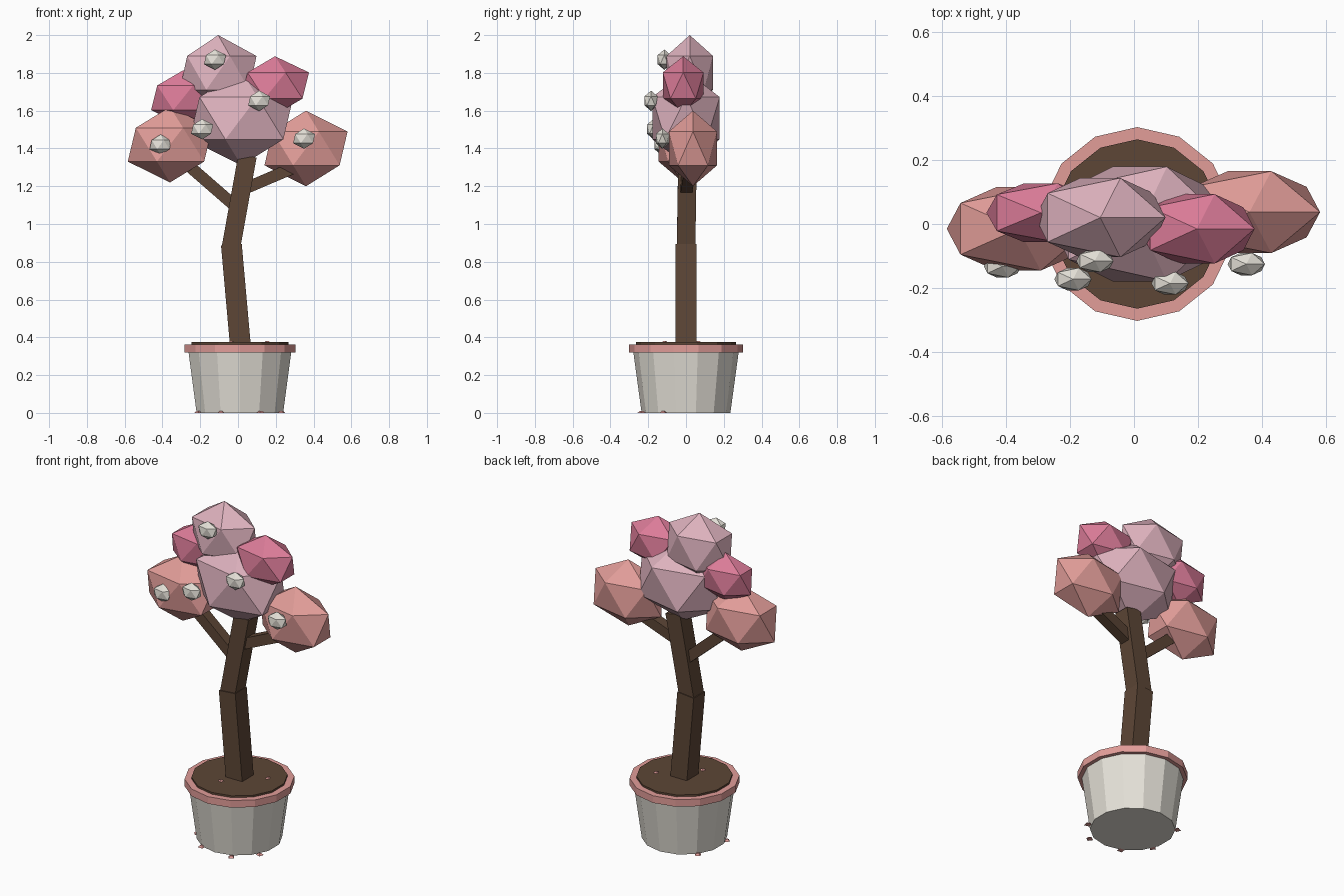
import bpy, math
from mathutils import Vector

if "Cube" in bpy.data.objects:
    bpy.data.objects.remove(bpy.data.objects["Cube"])


def material(name, r, g, b):
    def lin(c):
        c /= 255
        return c / 12.92 if c <= 0.04045 else ((c + 0.055) / 1.055) ** 2.4
    m = bpy.data.materials.new(name)
    m.diffuse_color = (lin(r), lin(g), lin(b), 1)
    m.use_nodes = True
    m.node_tree.nodes["Principled BSDF"].inputs["Base Color"].default_value = m.diffuse_color
    return m


cream = material("cream", 229, 225, 216)
salmon = material("salmon", 226, 157, 153)
bark = material("bark_brown", 93, 70, 54)
blush = material("blush_pink", 222, 178, 190)
rose = material("rose_pink", 220, 124, 153)


def finish(name, mat):
    ob = bpy.context.object
    ob.name = name
    ob.data.materials.append(mat)
    return ob


def blob(name, loc, scale, mat):
    bpy.ops.mesh.primitive_ico_sphere_add(subdivisions=1, radius=1, location=loc)
    finish(name, mat).scale = scale


def frustum(name, r1, r2, z1, z2, mat, x=0.01, y=0.0, sides=14, turn=0.0):
    bpy.ops.mesh.primitive_cone_add(vertices=sides, radius1=r1, radius2=r2, depth=z2 - z1,
                                    location=(x, y, (z1 + z2) / 2), rotation=(0, 0, turn))
    return finish(name, mat)


def beam(name, a, b, width, mat):
    # square bar between two points, tilted in the front plane
    a, b = Vector(a), Vector(b)
    d = b - a
    bpy.ops.mesh.primitive_cube_add(size=1, location=(a + b) / 2)
    ob = finish(name, mat)
    ob.scale = (width, width, d.length)
    ob.rotation_euler = (-math.asin(d.y / d.length), math.atan2(d.x, d.z), 0)


# pot, rim and soil
frustum("pot", 0.235, 0.28, 0.0, 0.33, cream)
frustum("pot_rim", 0.302, 0.302, 0.32, 0.363, salmon)
frustum("soil", 0.264, 0.264, 0.34, 0.374, bark)

# trunk and branches
beam("lower_trunk", (0.015, 0, 0.33), (-0.035, 0, 0.89), 0.11, bark)
beam("upper_trunk", (-0.04, 0, 0.86), (0.05, 0.008, 1.36), 0.098, bark)
beam("left_branch", (-0.01, 0, 1.09), (-0.28, -0.005, 1.325), 0.062, bark)
beam("right_branch", (0.03, 0, 1.185), (0.30, 0.02, 1.30), 0.062, bark)

# canopy clusters
blob("main_canopy", (0.018, 0, 1.56), (0.307, 0.21, 0.25), blush)
blob("top_canopy", (-0.105, 0.02, 1.80), (0.227, 0.145, 0.20), blush)
blob("left_canopy", (-0.36, -0.015, 1.42), (0.25, 0.153, 0.20), salmon)
blob("right_canopy", (0.36, 0.037, 1.40), (0.246, 0.15, 0.20), salmon)
blob("upper_right_canopy", (0.196, -0.015, 1.733), (0.201, 0.127, 0.155), rose)
blob("upper_left_canopy", (-0.29, 0.035, 1.668), (0.19, 0.108, 0.146), rose)

# pale blossoms on the front
for i, p in enumerate([(-0.122, -0.115, 1.87), (0.112, -0.185, 1.652), (-0.19, -0.172, 1.502),
                       (-0.41, -0.132, 1.42), (0.35, -0.125, 1.452)]):
    blob(f"blossom_{i + 1}", p, (0.065, 0.041, 0.054), cream)

# fallen petals around the pot foot and on the soil
for i, (x, y, z) in enumerate([(-0.21, -0.09, 0), (-0.09, -0.22, 0), (0.12, -0.235, 0),
                               (0.23, -0.12, 0), (-0.185, 0.15, 0),
                               (-0.035, -0.112, 0.37), (0.155, 0.064, 0.37)]):
    frustum(f"fallen_petal_{i + 1}", 0.022, 0.008, z, z + 0.011, salmon, x, y, 4, i * 0.7)
